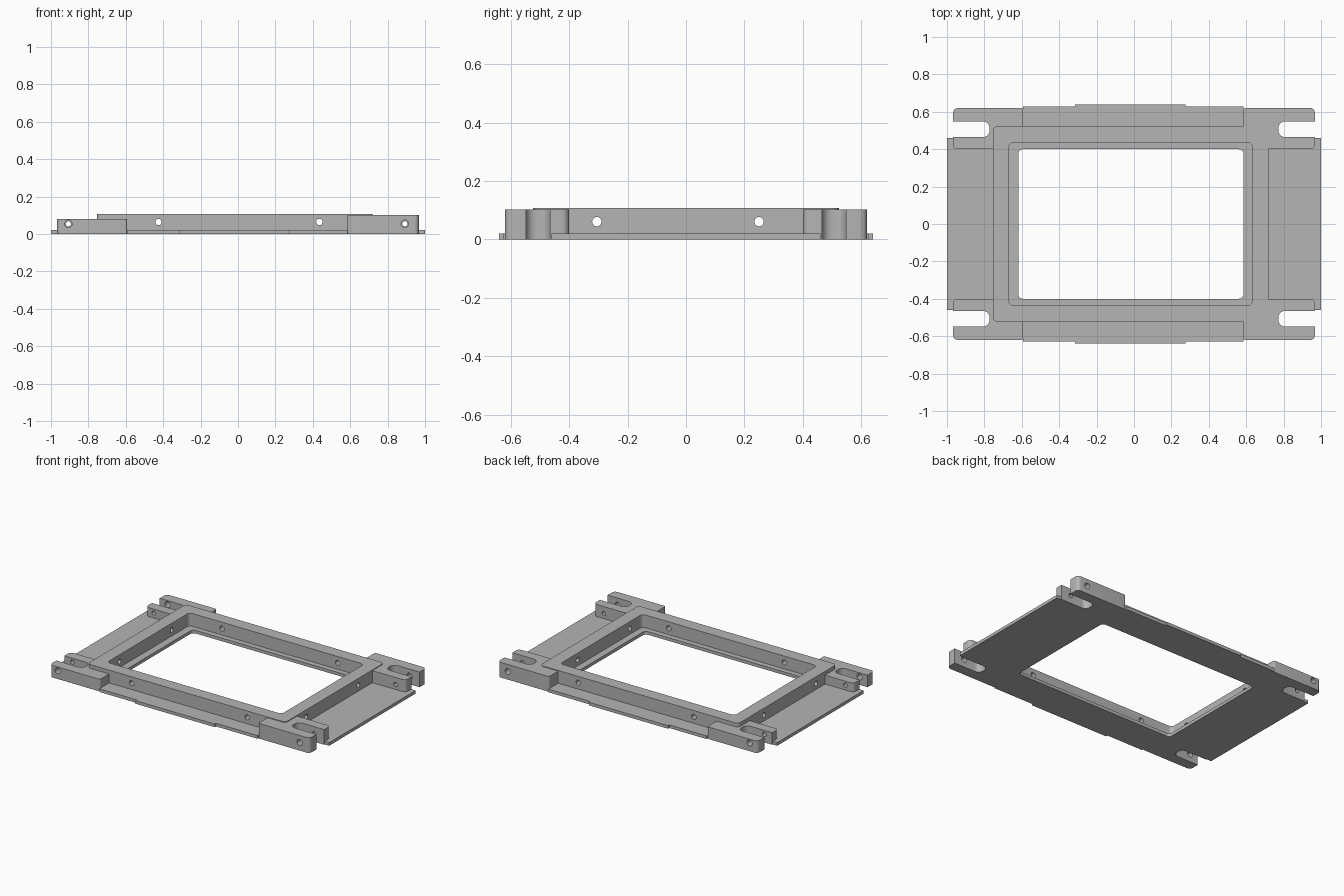
import bpy, bmesh, math
from mathutils import Vector

cube = bpy.data.objects.get("Cube")
if cube:
    bpy.data.objects.remove(cube, do_unlink=True)

GREY = (0.46, 0.46, 0.46, 1)
metal = bpy.data.materials.new("plain grey")
metal.use_nodes = True
metal.diffuse_color = GREY
metal.node_tree.nodes["Principled BSDF"].inputs["Base Color"].default_value = GREY


def rounded(points, steps=6):
    """Turn (x, y, radius) corners into an outline with filleted corners."""
    out = []
    for i, (x, y, r) in enumerate(points):
        p = Vector((x, y))
        if not r:
            out.append(p)
            continue
        a = (Vector(points[i - 1][:2]) - p).normalized()
        b = (Vector(points[(i + 1) % len(points)][:2]) - p).normalized()
        centre = p + (a + b) * r          # right-angled corners only
        for k in range(steps + 1):
            t = k / steps * math.pi / 2
            out.append(centre - b * r * math.cos(t) - a * r * math.sin(t))
    return out


def prism(name, points, z0, z1):
    bm = bmesh.new()
    face = bm.faces.new([bm.verts.new((p.x, p.y, z0)) for p in rounded(points)])
    top = bmesh.ops.extrude_face_region(bm, geom=[face])["geom"]
    bmesh.ops.translate(bm, vec=(0, 0, z1 - z0),
                        verts=[v for v in top if isinstance(v, bmesh.types.BMVert)])
    bmesh.ops.recalc_face_normals(bm, faces=bm.faces)
    mesh = bpy.data.meshes.new(name)
    bm.to_mesh(mesh)
    bm.free()
    mesh.materials.append(metal)
    ob = bpy.data.objects.new(name, mesh)
    bpy.context.collection.objects.link(ob)
    return ob


def box(x0, x1, y, r):
    return [(x0, -y, r), (x1, -y, r), (x1, y, r), (x0, y, r)]


def rod(axis, location, radius, length):
    turn = (math.pi / 2, 0, 0) if axis == "y" else (0, math.pi / 2, 0)
    bpy.ops.mesh.primitive_cylinder_add(vertices=24, radius=radius, depth=length,
                                        location=location, rotation=turn)
    return bpy.context.object


def cut(ob, cutters):
    for c in cutters:
        m = ob.modifiers.new("cut", "BOOLEAN")
        m.operation, m.solver, m.object = "DIFFERENCE", "EXACT", c
    bpy.context.view_layer.update()
    deps = bpy.context.evaluated_depsgraph_get()
    mesh = bpy.data.meshes.new_from_object(ob.evaluated_get(deps))
    ob.modifiers.clear()
    ob.data = mesh
    for c in cutters:
        bpy.data.objects.remove(c, do_unlink=True)
    mesh.materials.clear()
    mesh.materials.append(metal)


ROOT = {-1: 0.593, 1: 0.585}      # where each pair of lugs begins
TIP = 0.967                       # outer end of the lugs
SIDE = {-1: 0.755, 1: 0.72}       # outer side walls of the frame
TAB = {-1: 0.315, 1: 0.275}       # ends of the long edge tabs


# base plate, notched where the lugs stand
def plate_quarter(sx, sy):
    s = SIDE[sx] - 0.03
    path = [(1, 0.46), (0.945, 0.46), (0.945, 0.4), (s, 0.4), (s, 0.5), (ROOT[sx], 0.5),
            (ROOT[sx], 0.627), (TAB[sx], 0.627), (TAB[sx], 0.64)]
    return [(sx * x, sy * y, 0) for x, y in path]


outline = (plate_quarter(1, 1) + plate_quarter(-1, 1)[::-1]
           + plate_quarter(-1, -1) + plate_quarter(1, -1)[::-1])
plate = prism("base_plate", outline, 0, 0.021)
cut(plate, [prism("window_cutter", box(-0.618, 0.585, 0.4, 0.025), -0.1, 0.2)])

# raised frame with drilled walls
frame = prism("raised_frame", box(-SIDE[-1], SIDE[1], 0.523, 0.025), 0.021, 0.107)
drills = [prism("frame_cutter", box(-0.668, 0.631, 0.437, 0.025), -0.1, 0.2)]
drills += [rod("y", (x, 0, 0.064), 0.017, 1.4) for x in (-0.425, 0.435)]
drills += [rod("x", (0, y, 0.061), 0.016, 1.8) for y in (-0.305, 0.25)]
cut(frame, drills)

# slotted corner lugs, lower on the right-hand end
lugs = []
for sx, end, height in ((-1, "right", 0.081), (1, "left", 0.102)):
    for sy, row in ((-1, "front"), (1, "back")):
        s = SIDE[sx] - 0.03
        shape = [(ROOT[sx], 0.5, 0), (ROOT[sx], 0.62, 0.012), (TIP, 0.62, 0.025),
                 (TIP, 0.548, 0), (0.772, 0.548, 0.035), (0.772, 0.465, 0.035),
                 (TIP, 0.465, 0), (TIP, 0.4, 0.025), (s, 0.4, 0), (s, 0.5, 0)]
        lug = prism(f"{row}_{end}_lug", [(sx * x, sy * y, r) for x, y, r in shape], 0, height)
        x = 0.892 if sx > 0 else -0.907
        cut(lug, [rod("y", (x, sy * 0.6, 0.054), 0.02, 0.16),
                  rod("y", (x, sy * 0.44, 0.054), 0.014, 0.14)])
        lugs.append(lug)

# smooth the fillets and holes, keep the edges crisp
bpy.ops.object.select_all(action="DESELECT")
for ob in [plate, frame] + lugs:
    ob.select_set(True)
bpy.context.view_layer.objects.active = plate
bpy.ops.object.shade_smooth_by_angle(angle=math.radians(30))
